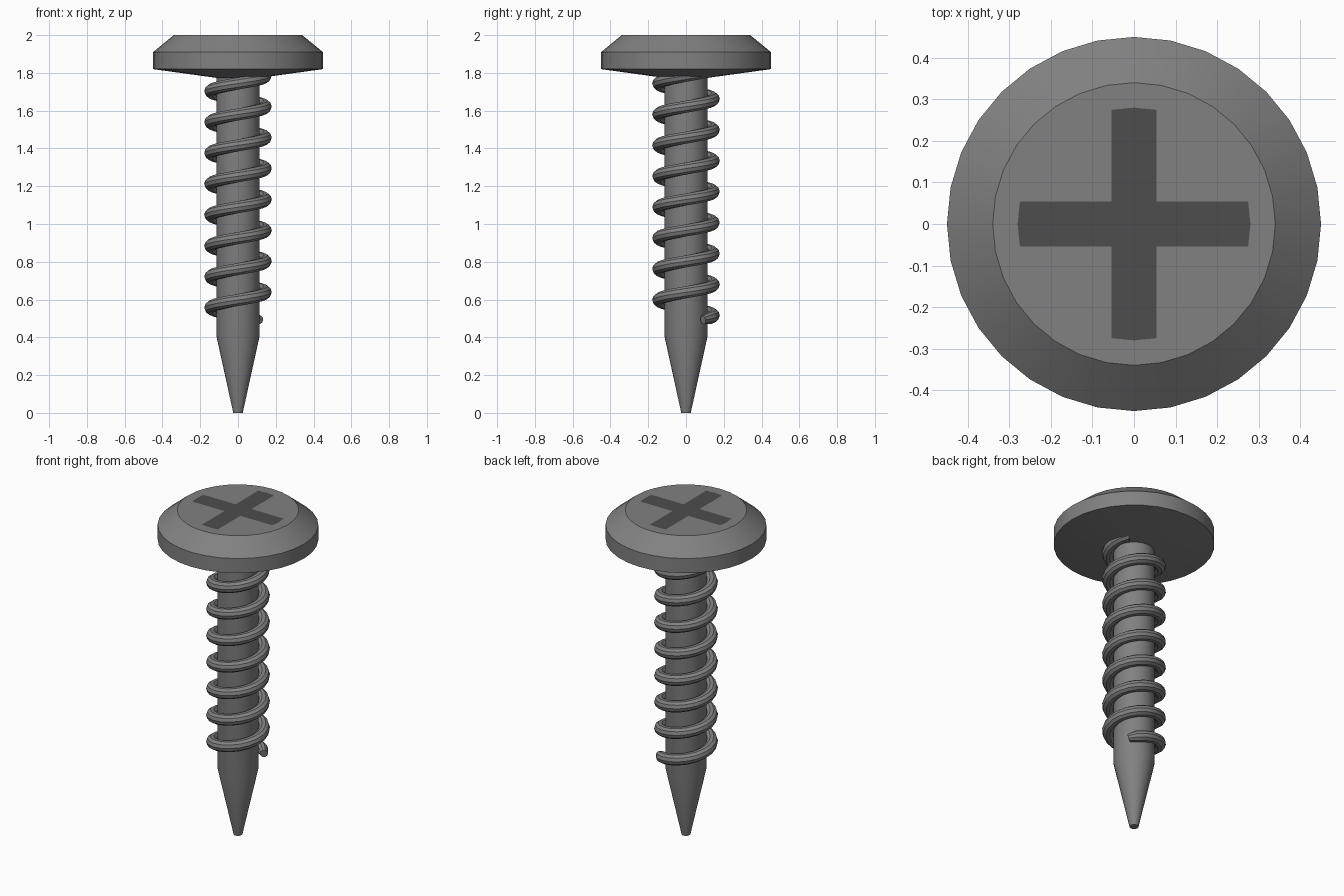
import bpy, bmesh, math
from mathutils import Vector

if "Cube" in bpy.data.objects:
    bpy.data.objects.remove(bpy.data.objects["Cube"])

SIDES = 32


def material(name, v):
    m = bpy.data.materials.new(name)
    m.diffuse_color = (v, v, v, 1)
    m.use_nodes = True
    m.node_tree.nodes["Principled BSDF"].inputs["Base Color"].default_value = m.diffuse_color
    return m


steel = material("steel grey", 0.22)
dark = material("dark grey", 0.075)


def finish(name, bm, mats):
    bmesh.ops.recalc_face_normals(bm, faces=bm.faces)
    me = bpy.data.meshes.new(name)
    bm.to_mesh(me)
    bm.free()
    for m in mats:
        me.materials.append(m)
    ob = bpy.data.objects.new(name, me)
    bpy.context.collection.objects.link(ob)
    bpy.ops.object.select_all(action='DESELECT')
    ob.select_set(True)
    bpy.context.view_layer.objects.active = ob
    bpy.ops.object.shade_smooth_by_angle(angle=math.radians(30))
    return ob


def skin(bm, rings):
    """Bridge successive vertex loops and cap both ends."""
    loops = [[bm.verts.new(p) for p in r] for r in rings]
    for a, b in zip(loops, loops[1:]):
        n = len(a)
        for i in range(n):
            j = (i + 1) % n
            bm.faces.new((a[i], a[j], b[j], b[i]))
    bm.faces.new(loops[0])
    bm.faces.new(loops[-1])


def lathe(profile):
    bm = bmesh.new()
    skin(bm, [[(r * math.cos(2 * math.pi * i / SIDES),
                r * math.sin(2 * math.pi * i / SIDES), z)
               for i in range(SIDES)] for r, z in profile])
    return bm


# Pan head; the inner top disc is split so the cross recess can be coloured
SLOT_R = 0.28
half = SLOT_R * math.sin(2 * math.pi / SIDES)
bm = lathe([(0.11, 1.773), (0.45, 1.82), (0.45, 1.91), (0.34, 2.0), (SLOT_R, 2.0)])
for axis in ((1, 0, 0), (0, 1, 0)):
    for s in (-half, half):
        disc = [f for f in bm.faces if f.calc_center_median().z > 1.999
                and all(v.co.xy.length < SLOT_R + 0.001 for v in f.verts)]
        geom = disc + list({e for f in disc for e in f.edges}) \
            + list({v for f in disc for v in f.verts})
        bmesh.ops.bisect_plane(bm, geom=geom, dist=1e-4,
                               plane_co=Vector(axis) * s, plane_no=axis)
for f in bm.faces:
    c = f.calc_center_bounds()
    inside = all(v.co.xy.length < SLOT_R + 0.001 and v.co.z > 1.999 for v in f.verts)
    f.material_index = int(inside and min(abs(c.x), abs(c.y)) < half * 0.9)
finish("screw_head", bm, [steel, dark])

# Shank with tapered point
finish("shank", lathe([(0.025, 0), (0.115, 0.41), (0.115, 1.79)]), [steel])

# Helical thread: round section swept upwards for eight turns
PITCH, R, TUBE, STEPS, START = 0.1637, 0.146, 0.033, 20, math.radians(38)
rings = []
for k in range(8 * STEPS + 1):
    a = START + 2 * math.pi * k / STEPS
    z = 0.475 + PITCH * a / (2 * math.pi)
    out = Vector((math.cos(a), math.sin(a), 0))
    tangent = Vector((-math.sin(a) * R, math.cos(a) * R, PITCH / (2 * math.pi))).normalized()
    up = out.cross(tangent)
    t = TUBE * (0.7 if k == 0 else 1)
    rings.append([out * R + Vector((0, 0, z))
                  + (out * math.cos(b) + up * math.sin(b)) * t
                  for b in (2 * math.pi * i / 10 for i in range(10))])
bm = bmesh.new()
skin(bm, rings)
finish("thread", bm, [steel])
